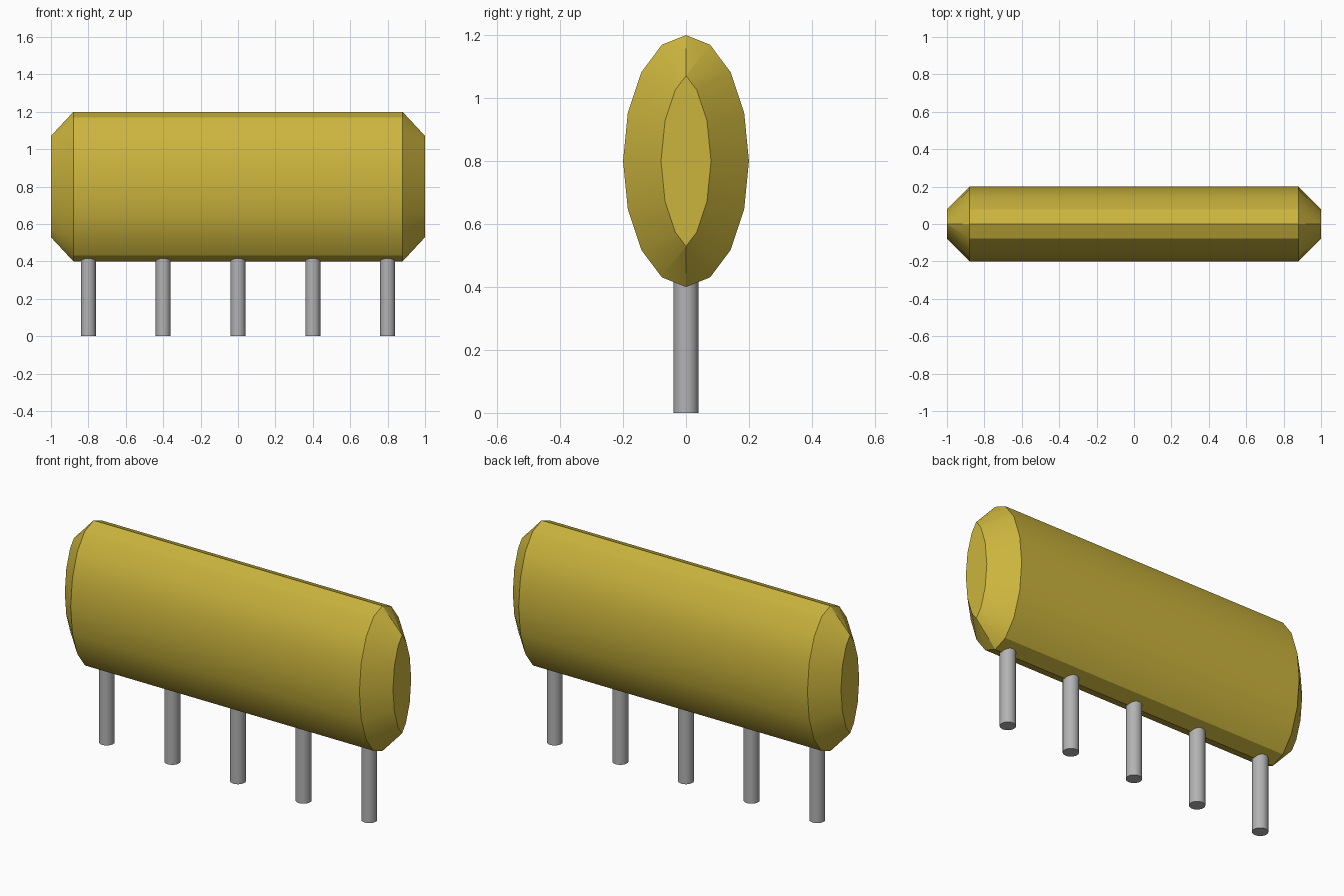
import bpy, bmesh, math
from mathutils import Vector

cube = bpy.data.objects.get("Cube")
if cube:
    bpy.data.objects.remove(cube)


def material(name, rgb):
    mat = bpy.data.materials.new(name)
    mat.use_nodes = True
    mat.diffuse_color = (*rgb, 1)
    mat.node_tree.nodes["Principled BSDF"].inputs["Base Color"].default_value = (*rgb, 1)
    return mat


def smooth(obj):
    bpy.ops.object.select_all(action="DESELECT")
    obj.select_set(True)
    bpy.context.view_layer.objects.active = obj
    bpy.ops.object.shade_smooth_by_angle(angle=math.radians(30))


ochre = material("ochre", (0.6, 0.46, 0.047))
grey = material("grey", (0.45, 0.45, 0.45))

# Oval cross-section in y, z and the same outline inset evenly for the end faces
SIDES, CENTRE_Z, CHAMFER = 16, 0.8, 0.12
oval = [Vector((0.2 * math.cos(a), 0.4 * math.sin(a)))
        for a in (2 * math.pi * i / SIDES for i in range(SIDES))]


def inset(i):
    p = oval[i]
    n1, n2 = (Vector((e.y, -e.x)).normalized()
              for e in (p - oval[i - 1], oval[(i + 1) % SIDES] - p))
    q = p - (n1 + n2) * CHAMFER / (1 + n1.dot(n2))
    # Points near the tips meet on the centre line
    return Vector((0.0 if q.x * p.x <= 0 or abs(q.x) < 0.002 else q.x, q.y))


small_oval = [inset(i) for i in range(SIDES)]

# Body: four rings along x, bridged and capped
bm = bmesh.new()
rings = [[bm.verts.new((x, p.x, p.y + CENTRE_Z)) for p in outline]
         for x, outline in ((-1, small_oval), (-0.88, oval), (0.88, oval), (1, small_oval))]
for a, b in zip(rings, rings[1:]):
    for i in range(SIDES):
        j = (i + 1) % SIDES
        bm.faces.new((a[i], a[j], b[j], b[i]))
# The caps skip the points that meet next to each tip
for ring in (rings[0], rings[-1]):
    bm.faces.new([v for i, v in enumerate(ring) if i % 8 not in (3, 5)])
bmesh.ops.recalc_face_normals(bm, faces=bm.faces)
mesh = bpy.data.meshes.new("body")
bm.to_mesh(mesh)
bm.free()
mesh.materials.append(ochre)
body = bpy.data.objects.new("body", mesh)
bpy.context.collection.objects.link(body)
smooth(body)

# Row of pins under the body
for i in range(5):
    bpy.ops.mesh.primitive_cylinder_add(vertices=24, radius=0.04, depth=0.45,
                                        location=(-0.8 + 0.4 * i, 0, 0.225))
    pin = bpy.context.object
    pin.name = f"pin_{i + 1}"
    pin.data.materials.append(grey)
    smooth(pin)
